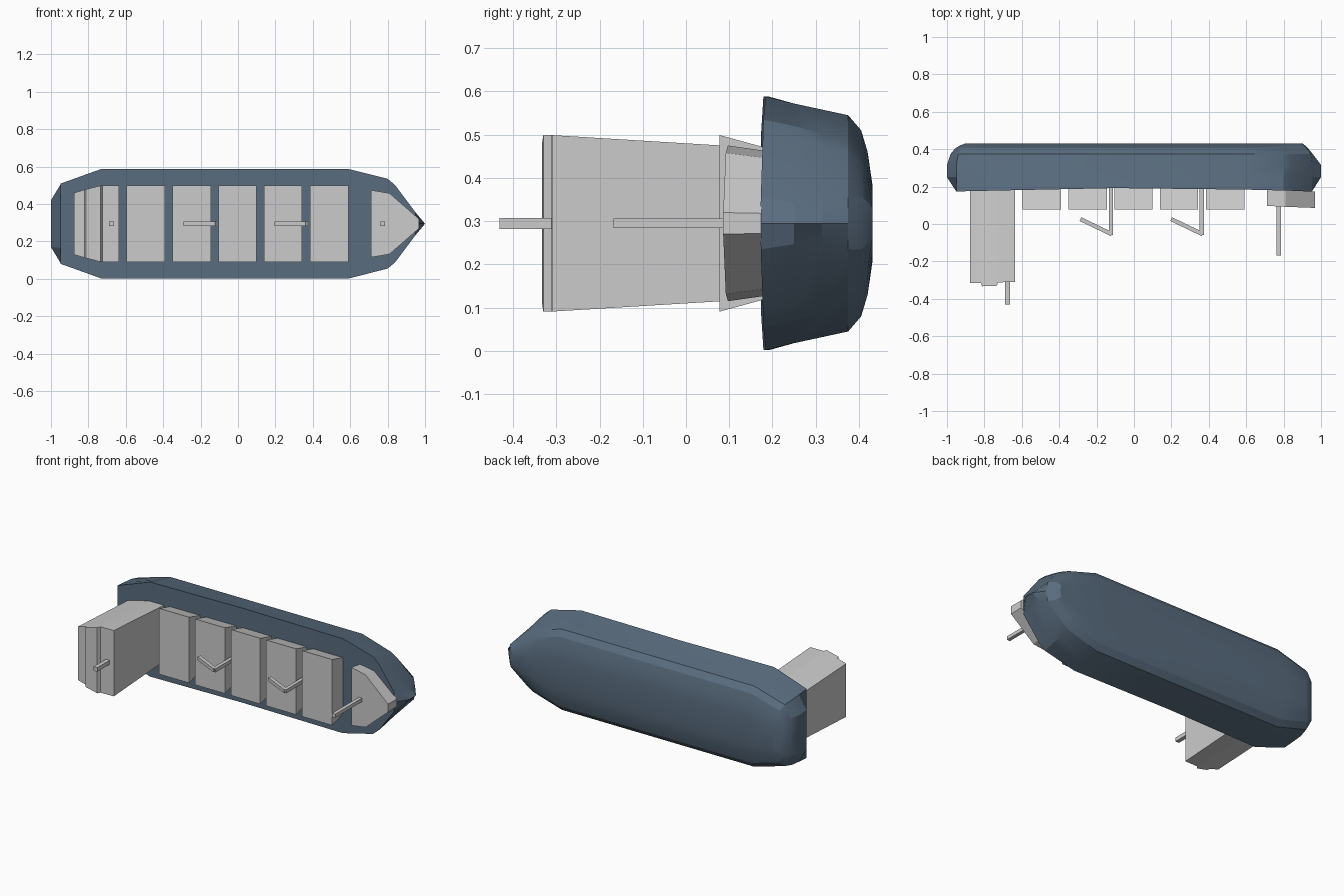
import bpy, bmesh, math
from mathutils import Matrix

if "Cube" in bpy.data.objects:
    bpy.data.objects.remove(bpy.data.objects["Cube"])

ZC = 0.295  # centreline height: the ship lies on its side, deck facing -y


def finish(name, bm, mat=None):
    bmesh.ops.remove_doubles(bm, verts=bm.verts, dist=1e-5)
    bmesh.ops.recalc_face_normals(bm, faces=bm.faces)
    me = bpy.data.meshes.new(name)
    bm.to_mesh(me)
    bm.free()
    ob = bpy.data.objects.new(name, me)
    bpy.context.collection.objects.link(ob)
    if mat:
        me.materials.append(mat)
    return ob


def loft(name, levels, mat=None):
    """Loft mirrored half outlines; each level is a list of (x, y, half width)."""
    bm = bmesh.new()
    sides = [[[bm.verts.new((x, y, ZC + s * w)) for x, y, w in lv] for lv in levels]
             for s in (1, -1)]
    for side in sides:
        for a, b in zip(side, side[1:]):
            for i in range(len(a) - 1):
                bm.faces.new((a[i], a[i + 1], b[i + 1], b[i]))
    for k in (0, -1):                      # deck and bottom strips
        p, q = sides[0][k], sides[1][k]
        for i in range(len(p) - 1):
            bm.faces.new((p[i], p[i + 1], q[i + 1], q[i]))
    for k in range(len(levels) - 1):       # end strips
        for i in (0, -1):
            p, q = sides[0], sides[1]
            bm.faces.new((p[k][i], p[k + 1][i], q[k + 1][i], q[k][i]))
    bmesh.ops.dissolve_degenerate(bm, edges=bm.edges, dist=1e-5)
    return finish(name, bm, mat)


def bar(name, x0, y0, x1, y1, t=0.022):
    """Square bar between two points in the centre plane."""
    d = math.hypot(x1 - x0, y1 - y0)
    m = (Matrix.Translation(((x0 + x1) / 2, (y0 + y1) / 2, ZC))
         @ Matrix.Rotation(math.atan2(y1 - y0, x1 - x0), 4, 'Z')
         @ Matrix.Diagonal((d, t, t, 1)))
    bm = bmesh.new()
    bmesh.ops.create_cube(bm, size=1, matrix=m)
    return finish(name, bm)


# Hull: outlines from deck edge to bottom
blue = bpy.data.materials.new("hull_blue")
blue.diffuse_color = (0.10, 0.15, 0.21, 1)
blue.use_nodes = True
blue.node_tree.nodes["Principled BSDF"].inputs["Base Color"].default_value = blue.diffuse_color
# y, stern x, stern half, quarter x, quarter half, side half, shoulder x, shoulder half, bow x, bow half
rows = [
    (0.180, -0.95, 0.127, -0.95, 0.214, 0.293, 0.80, 0.240, 0.95, 0.060),
    (0.250, -1.00, 0.125, -0.95, 0.208, 0.277, 0.80, 0.225, 1.00, 0.048),
    (0.315, -1.00, 0.120, -0.95, 0.202, 0.263, 0.80, 0.208, 1.00, 0.045),
    (0.375, -0.98, 0.115, -0.94, 0.190, 0.250, 0.79, 0.190, 0.955, 0.060),
    (0.405, -0.955, 0.105, -0.925, 0.160, 0.215, 0.77, 0.160, 0.93, 0.060),
    (0.420, -0.93, 0.085, -0.91, 0.120, 0.165, 0.75, 0.125, 0.915, 0.050),
    (0.431, -0.90, 0.050, -0.89, 0.070, 0.090, 0.74, 0.075, 0.90, 0.035),
]
sheer = (0.174, 0.174, 0.179, 0.192, 0.184, 0.179, 0.178, 0.173, 0.172)
levels = []
for n, (y, xs, ws, xq, wq, w, xf, wf, xb, wb) in enumerate(rows):
    pts = [(xs, ws), (xq, wq), (-0.73, w), (-0.1, w), (0.59, w), (xf, wf),
           (xf + 0.04, wf * 0.86), (min(xb, 0.955 if n else 0.95) - 0.01 * (n > 2), wb), (xb, 0)]
    levels.append([(x, sheer[i] if n == 0 else y, h) for i, (x, h) in enumerate(pts)])
hull = loft("hull", levels, blue)
bpy.context.view_layer.objects.active = hull
hull.select_set(True)
bpy.ops.object.shade_smooth_by_angle(angle=math.radians(22))
hull.select_set(False)

# Cargo blocks, narrowing toward the deck
for i, (a, b) in enumerate([(-0.595, -0.39), (-0.35, -0.145), (-0.103, 0.098),
                            (0.138, 0.343), (0.385, 0.59)]):
    loft(f"cargo_block_{i + 1}", [[(a, 0.078, 0.204), (b, 0.078, 0.204)],
                                  [(a, 0.195, 0.172), (b, 0.195, 0.172)]])

# Bridge tower with a slightly raised roof strip
roof = [(-0.878, -0.315, 0.165), (-0.82, -0.315, 0.182), (-0.812, -0.333, 0.184),
        (-0.735, -0.33, 0.204), (-0.725, -0.312, 0.204), (-0.635, -0.31, 0.204)]
loft("bridge_tower", [roof, [(x, 0.19, w * 0.85) for x, y, w in roof]])

# Raised bow deck
fore = [(0.71, 0.097, 0.180), (0.81, 0.092, 0.163), (0.968, 0.086, 0.025)]
loft("bow_deck", [fore, [(x, y + 0.088, w * 0.93) for x, y, w in fore]])

# Masts
bar("tower_mast", -0.676, -0.431, -0.676, -0.30, 0.025)
bar("bow_mast", 0.774, -0.168, 0.774, 0.11, 0.022)

# Cranes: a post with a slanted boom
for i, x in enumerate((-0.123, 0.362)):
    bar(f"crane_post_{i + 1}", x, 0.195, x, -0.06)
    bar(f"crane_boom_{i + 1}", x + 0.005, -0.055, x - 0.163, 0.026)
